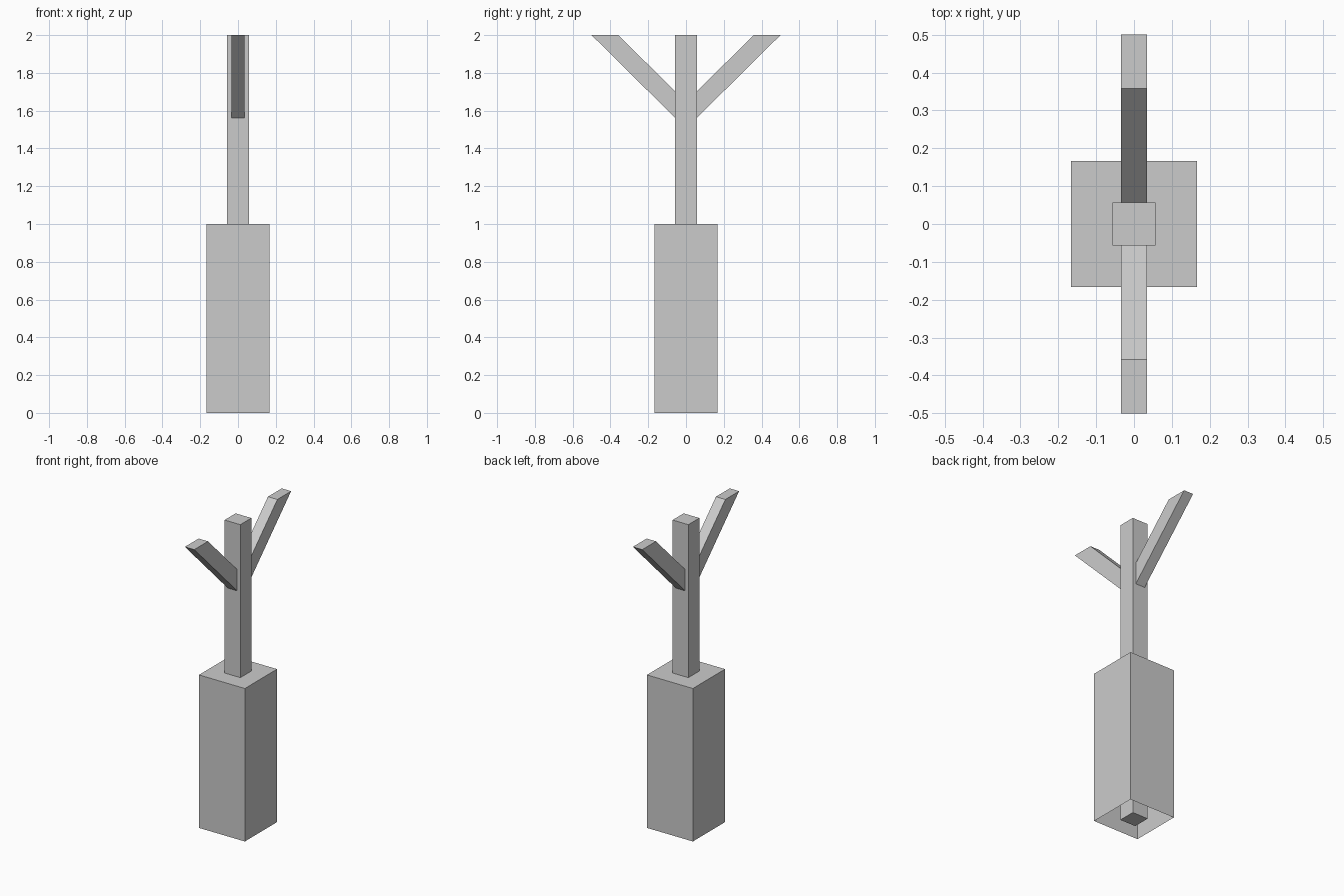
import bpy
import bmesh

cube = bpy.data.objects.get("Cube")
if cube:
    bpy.data.objects.remove(cube, do_unlink=True)

GREY = (0.6, 0.6, 0.6, 1.0)
grey = bpy.data.materials.new("plain grey")
grey.use_nodes = True
grey.diffuse_color = GREY
grey.node_tree.nodes["Principled BSDF"].inputs["Base Color"].default_value = GREY


def prism(name, profile, half_width, open_bottom=False):
    """Extrude a (y, z) outline evenly to both sides of x = 0."""
    bm = bmesh.new()
    face = bm.faces.new([bm.verts.new((-half_width, y, z)) for y, z in profile])
    side = bmesh.ops.extrude_face_region(bm, geom=[face], use_keep_orig=True)
    moved = [v for v in side["geom"] if isinstance(v, bmesh.types.BMVert)]
    bmesh.ops.translate(bm, vec=(2 * half_width, 0, 0), verts=moved)
    bmesh.ops.recalc_face_normals(bm, faces=bm.faces)
    if open_bottom:
        under = [f for f in bm.faces if f.normal.z < -0.9]
        bmesh.ops.delete(bm, geom=under, context="FACES_ONLY")
    mesh = bpy.data.meshes.new(name)
    bm.to_mesh(mesh)
    bm.free()
    mesh.materials.append(grey)
    obj = bpy.data.objects.new(name, mesh)
    bpy.context.collection.objects.link(obj)
    return obj


def block(half, height):
    return [(-half, 0), (half, 0), (half, height), (-half, height)]


# Hollow base, open underneath, with the post running through it
prism("base", block(0.166, 1.0), 0.166, open_bottom=True)
prism("post", block(0.057, 2.0), 0.057)

# Slanted arms with level tops, rooted inside the post
for name, s in (("front_arm", -1), ("back_arm", 1)):
    prism(name, [(0, 1.505), (s * 0.5, 2.0), (s * 0.358, 2.0), (0, 1.645)], 0.034)
